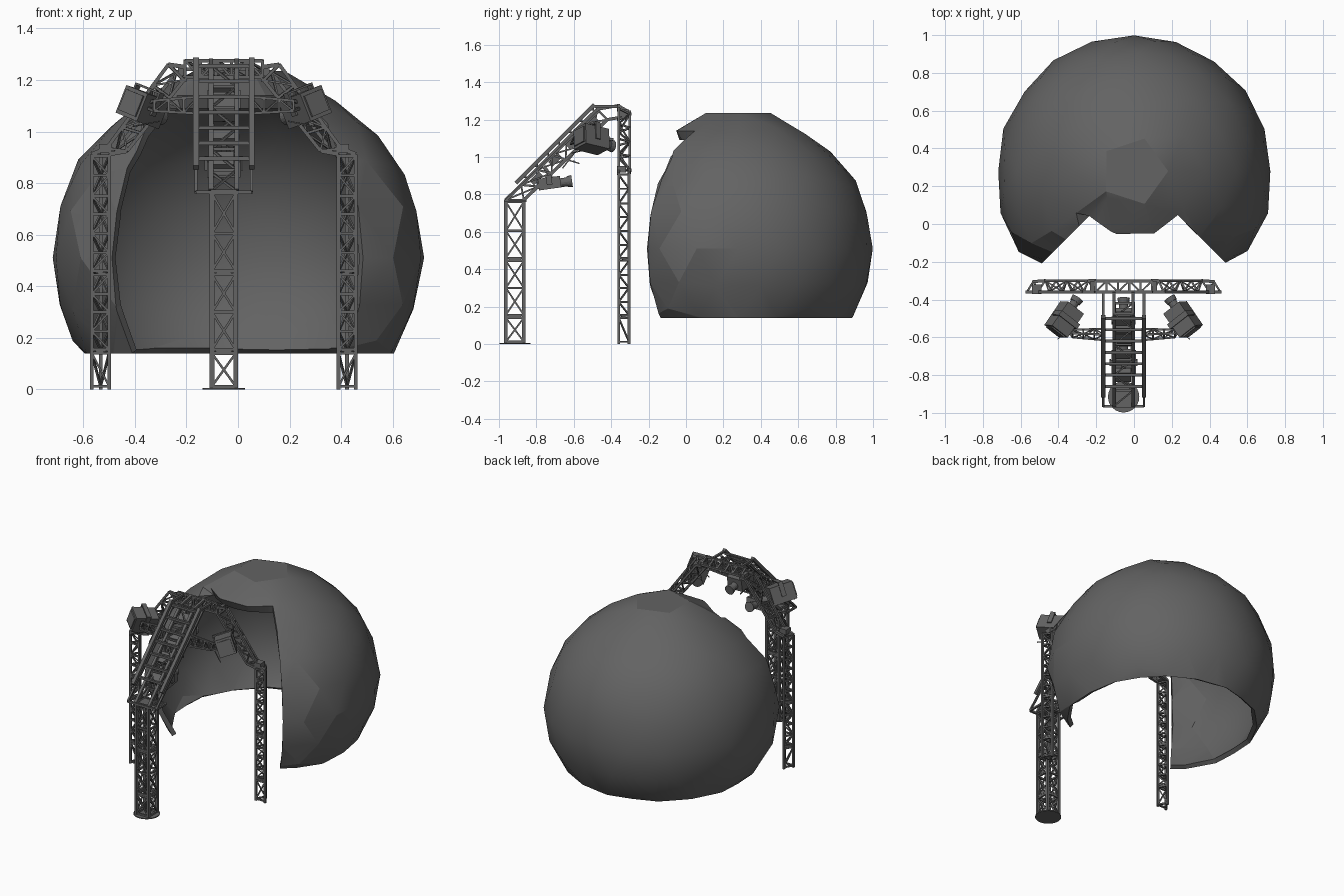
import bpy, bmesh, math, random
from mathutils import Vector, Matrix, Euler

cube = bpy.data.objects.get("Cube")
if cube:
    bpy.data.objects.remove(cube, do_unlink=True)
random.seed(4)

GREY = (0.125, 0.125, 0.125, 1)
mat = bpy.data.materials.new("dark grey")
mat.use_nodes = True
mat.diffuse_color = GREY
mat.node_tree.nodes["Principled BSDF"].inputs["Base Color"].default_value = GREY

CX = -0.055          # centre line of the rig


def make(name, bm):
    me = bpy.data.meshes.new(name)
    bm.to_mesh(me)
    bm.free()
    me.materials.append(mat)
    ob = bpy.data.objects.new(name, me)
    bpy.context.collection.objects.link(ob)
    return ob


def bar(bm, a, b, w):
    """Square bar of width w from a to b."""
    a, b = Vector(a), Vector(b)
    d = b - a
    m = Matrix.Translation((a + b) / 2) @ d.to_track_quat('Z', 'Y').to_matrix().to_4x4()
    bmesh.ops.create_cube(bm, size=1, matrix=m @ Matrix.Diagonal((w, w, d.length, 1)))


def box(bm, m, loc, size):
    bmesh.ops.create_cube(bm, size=1, matrix=m @ Matrix.Translation(loc) @ Matrix.Diagonal((*size, 1)))


def drum(bm, m, loc, r1, r2, depth, axis='Z', seg=16):
    turn = Matrix.Rotation(-math.pi / 2, 4, 'X') if axis == 'Y' else Matrix()
    bmesh.ops.create_cone(bm, cap_ends=True, segments=seg, radius1=r1, radius2=r2,
                          depth=depth, matrix=m @ Matrix.Translation(loc) @ turn)


def truss(bm, start, end, stops, chord=0.016, brace=0.009, cross=True):
    """Lattice between matching corner lists, with frames at the given stops (0 to 1)."""
    start, end = [Vector(p) for p in start], [Vector(p) for p in end]
    n = len(start)
    for a, b in zip(start, end):
        bar(bm, a, b, chord)
    rings = [[a.lerp(b, t) for a, b in zip(start, end)] for t in stops]
    for k, ring in enumerate(rings):
        for i in range(n):
            j = (i + 1) % n
            bar(bm, ring[i], ring[j], brace * 1.3)
            if k + 1 < len(rings):
                up = rings[k + 1]
                if cross or (k + i) % 2 == 0:
                    bar(bm, ring[i], up[j], brace)
                if cross or (k + i) % 2 == 1:
                    bar(bm, ring[j], up[i], brace)


# Dome shell: faceted sphere, cut flat below, with a quarter opening in front
C, R, FLOOR, LINTEL = Vector((0, 0.28, 0.51)), 0.73, 0.14, 1.14
bm = bmesh.new()
bmesh.ops.create_icosphere(bm, subdivisions=3, radius=R)
for v in bm.verts:
    v.co = C + v.co * random.uniform(0.98, 0.998)
    if v.co.y < 0.1 and abs(v.co.x) > 0.5:        # fuller cheeks beside the opening
        v.co.x *= 1.035
    if v.co.z > 1.19:                             # flat crown
        v.co.z = 1.235
bmesh.ops.bisect_plane(bm, geom=bm.verts[:] + bm.edges[:] + bm.faces[:], plane_co=(0, 0, FLOOR),
                       plane_no=(0, 0, -1), clear_outer=True)


def cut(test, co, no):
    faces = [f for f in bm.faces if test(f.calc_center_median())]
    edges = {e for f in faces for e in f.edges}
    verts = {v for f in faces for v in f.verts}
    bmesh.ops.bisect_plane(bm, geom=list(verts) + list(edges) + faces, plane_co=co, plane_no=no)


def in_wedge(c, slack=0):
    return c.y < C.y and abs(c.x) < C.y - c.y + slack


for s in (1, -1):
    cut(lambda c: c.y < C.y and c.x * s > -0.1, C, (s, 1, 0))
cut(in_wedge, (0, 0, LINTEL), (0, 0, 1))
gone = [f for f in bm.faces if in_wedge(f.calc_center_median()) and f.calc_center_median().z < LINTEL]
bmesh.ops.delete(bm, geom=gone, context='FACES')
bmesh.ops.remove_doubles(bm, verts=bm.verts[:], dist=0.006)
for v in bm.verts:
    k = 1
    if v.co.z < 1.0 and v.co.y < 0 and abs(abs(v.co.x) + v.co.y - C.y) < 0.01:
        k = 0.955                                 # flattened wing tips
    elif v.co.z < FLOOR + 0.01:
        k = 0.975                                 # tucked-in hem
    v.co.x *= k
    v.co.y = C.y + (v.co.y - C.y) * k
dome = make("dome_shell", bm)
mod = dome.modifiers.new("thickness", 'SOLIDIFY')
mod.thickness, mod.offset = 0.03, -1
bpy.ops.object.select_all(action='DESELECT')
bpy.context.view_layer.objects.active = dome
dome.select_set(True)
bpy.ops.object.modifier_apply(modifier=mod.name)
for v in dome.data.vertices:                      # upright lip over the opening
    r = math.hypot(v.co.x, v.co.y - C.y)
    if in_wedge(v.co, 0.015) and 0.25 < r < 0.36 and 1.08 < v.co.z < 1.135:
        v.co = Vector((v.co.x * 0.315 / r, C.y + (v.co.y - C.y) * 0.315 / r, 1.09))
bpy.ops.object.shade_smooth_by_angle(angle=math.radians(18))

# Front tower, its round foot and its cap plate
bm = bmesh.new()
square = [(CX - .046, -.963), (CX + .046, -.963), (CX + .046, -.867), (CX - .046, -.867)]
levels = [.012, .14, .155, .30, .445, .46, .605, .76]
truss(bm, [(x, y, 0) for x, y in square], [(x, y, .765) for x, y in square],
      [z / .765 for z in levels], chord=.018)
make("front_tower", bm)
bm = bmesh.new()
drum(bm, Matrix(), (CX, -.915, .003), .083, .083, .006, seg=24)
make("tower_foot", bm)
bm = bmesh.new()
box(bm, Matrix(), (CX, -.915, .766), (.11, .11, .006))
make("tower_cap", bm)

# Side towers and the arms leaning in from them
for s, side in ((1, "left"), (-1, "right")):
    def P(dx, y, z):
        return (CX + s * dx, y, z)
    bm = bmesh.new()
    tri = [(.445, -.36), (.512, -.36), (.478, -.305)]
    levels = [.012, .14, .155, .225, .30, .37, .445, .46, .53, .605, .68, .75, .83, .905]
    truss(bm, [P(x, y, 0) for x, y in tri], [P(x, y, .912) for x, y in tri],
          [z / .912 for z in levels], chord=.014, brace=.008, cross=False)
    make(side + "_tower", bm)

    bm = bmesh.new()
    lo = [P(.375, -.36, .925), P(.455, -.36, .935), P(.415, -.30, .93)]
    hi = [P(.155, -.36, 1.20), P(.215, -.36, 1.26), P(.185, -.30, 1.23)]
    truss(bm, lo, hi, [0, .25, .5, .75, 1], chord=.014, brace=.008, cross=False)
    for p, q in zip(lo, tri):                     # hinge to the tower
        bar(bm, p, P(*q, .912), .016)
    for p in hi:                                  # link to the top beam
        bar(bm, p, P(.145, p[1], min(p[2], 1.25)), .016)
    make(side + "_arm", bm)

# Top beam
bm = bmesh.new()
sec = [(-.36, 1.21), (-.302, 1.242), (-.36, 1.275)]
truss(bm, [(CX - .15, y, z) for y, z in sec], [(CX + .15, y, z) for y, z in sec],
      [0, .2, .4, .6, .8, 1], chord=.014, cross=False)
make("top_beam", bm)

# Sloping main truss from front tower to top beam
bm = bmesh.new()
lo = [(CX - .05, -.963, .77), (CX + .05, -.963, .77), (CX + .05, -.867, .77), (CX - .05, -.867, .77)]
hi = [(CX - .05, -.475, 1.255), (CX + .05, -.475, 1.255), (CX + .05, -.42, 1.20), (CX - .05, -.42, 1.20)]
truss(bm, lo, hi, [i / 6 for i in range(7)], chord=.018, cross=False)
for x in (-.05, .05):
    bar(bm, (CX + x, -.475, 1.255), (CX + x, -.36, 1.275), .016)
    bar(bm, (CX + x, -.42, 1.20), (CX + x, -.36, 1.21), .016)
make("sloping_truss", bm)

# Wide ladder frame riding on the slope
bm = bmesh.new()
for x in (-.108, .108):
    bar(bm, (CX + x, -.91, .86), (CX + x, -.49, 1.28), .022)
    bar(bm, (CX + x, -.965, .765), (CX + x, -.46, 1.25), .012)
    bar(bm, (CX + x, -.49, 1.27), (CX + x, -.36, 1.27), .014)
    bar(bm, (CX + x, -.86, .765), (CX + x, -.965, .765), .012)
bar(bm, (CX - .108, -.965, .765), (CX + .108, -.965, .765), .014)
bar(bm, (CX - .108, -.86, .765), (CX + .108, -.86, .765), .012)
for i in range(7):
    y = -.86 + i * .06
    bar(bm, (CX - .108, y, y + 1.755), (CX + .108, y, y + 1.755), .015)
make("ladder_frame", bm)


# Projectors: body, lens and mounting yoke, lens along local +y
def projector(name, loc, rot, size):
    m = Matrix.Translation(loc) @ Euler([math.radians(a) for a in rot]).to_matrix().to_4x4()
    w, l, h = size
    bm = bmesh.new()
    box(bm, m, (0, 0, 0), (w, l, h))
    box(bm, m, (0, -l * .52, 0), (w * .8, l * .06, h * .75))
    drum(bm, m, (0, l / 2 + .018, -h * .1), .024, .024, .036, 'Y')
    drum(bm, m, (0, l / 2 + .048, -h * .1), .029, .033, .026, 'Y')
    for x in (-1, 1):
        box(bm, m, (x * (w / 2 + .005), 0, h * .25), (.008, .03, h * .8))
    box(bm, m, (0, 0, h * .65), (w + .018, .03, .008))
    make(name, bm)


projector("lower_centre_projector", (CX, -.73, .86), (8, 0, 0), (.13, .12, .062))
projector("upper_centre_projector", (CX, -.515, 1.10), (-10, 0, 0), (.11, .13, .085))
for s, side in ((1, "left"), (-1, "right")):
    projector(side + "_projector", (CX + s * .315, -.505, 1.095), (-12, -s * 18, s * 38), (.11, .155, .115))
    # Outrigger carrying the projector
    bm = bmesh.new()
    a = [(CX + s * .10, y, z) for y, z in ((-.615, 1.07), (-.555, 1.07), (-.585, 1.135))]
    b = [(CX + s * .27, y, z) for y, z in ((-.60, 1.08), (-.56, 1.08), (-.58, 1.12))]
    truss(bm, a, b, [0, .33, .67, 1], chord=.011, brace=.007, cross=False)
    for p in b:
        bar(bm, p, (CX + s * .315, -.53, 1.10), .011)
    bar(bm, (CX + s * .25, -.53, 1.04), (CX + s * .35, -.61, 1.02), .005)
    make(side + "_outrigger", bm)

# Equipment boxes and cable racks inside the sloping truss
bm = bmesh.new()
slope = Matrix.Rotation(math.radians(45), 4, 'X')
for y, z, size in ((-.80, .885, (.08, .07, .035)), (-.70, .985, (.085, .07, .035)),
                   (-.60, 1.085, (.10, .09, .04)), (-.50, 1.18, (.08, .07, .035))):
    box(bm, Matrix.Translation((CX, y, z)) @ slope, (0, 0, 0), size)
bar(bm, (CX, -.72, .89), (CX, -.76, .95), .02)
for x in (-.04, .04):
    bar(bm, (CX + x, -.67, .995), (CX + x, -.57, .965), .007)
    bar(bm, (CX + x, -.66, .94), (CX + x, -.59, 1.03), .007)
bar(bm, (CX - .06, -.60, .975), (CX + .06, -.60, .975), .01)
bar(bm, (CX - .06, -.64, .985), (CX + .06, -.64, .985), .01)
make("truss_equipment", bm)

# Small clamps where the side arms meet their towers
bm = bmesh.new()
for s in (1, -1):
    box(bm, Matrix(), (CX + s * .46, -.345, .935), (.05, .05, .035))
    box(bm, Matrix(), (CX + s * .165, -.33, 1.235), (.025, .05, .04))
make("arm_clamps", bm)
